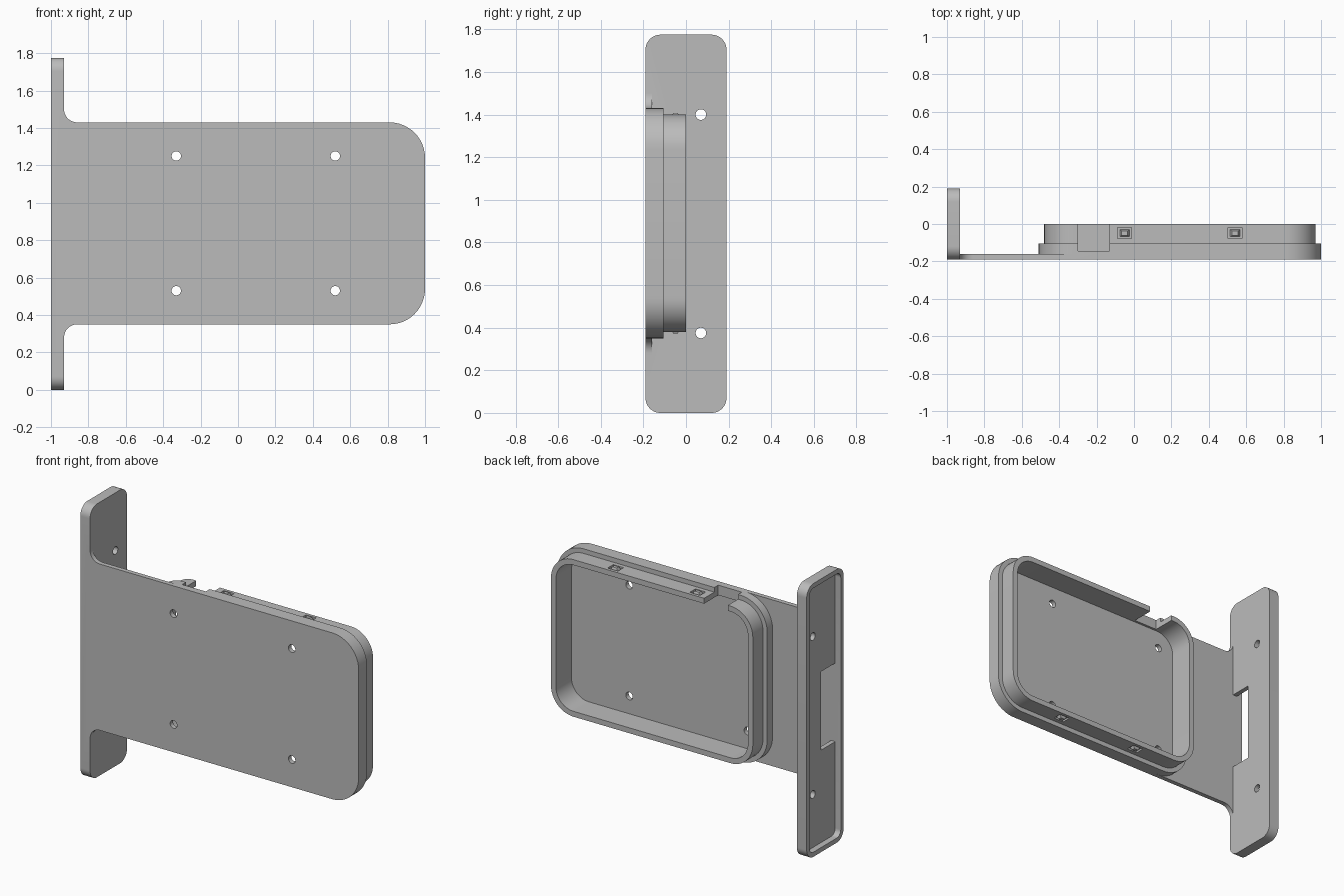
import bpy, bmesh
from math import cos, sin, pi, radians
from mathutils import Vector

cube = bpy.data.objects.get("Cube")
if cube:
    bpy.data.objects.remove(cube, do_unlink=True)

grey = bpy.data.materials.new("plain grey")
grey.use_nodes = True
COLOUR = (0.5, 0.5, 0.5, 1)
grey.diffuse_color = COLOUR
grey.node_tree.nodes["Principled BSDF"].inputs["Base Color"].default_value = COLOUR

# Axis of extrusion -> 3D point from profile coordinates (u, v) and depth d
PLACE = {"x": lambda u, v, d: (d, u, v), "y": lambda u, v, d: (u, d, v),
         "z": lambda u, v, d: (u, v, d)}


def prism(name, points, axis, start, end, taper=1.0):
    """Extrude a closed profile along an axis, optionally tapering the end."""
    mid = sum((Vector(p) for p in points), Vector((0, 0))) / len(points)
    bm = bmesh.new()
    low = [bm.verts.new(PLACE[axis](u, v, start)) for u, v in points]
    high = [bm.verts.new(PLACE[axis](*(mid + (Vector(p) - mid) * taper), end)) for p in points]
    bm.faces.new(low)
    bm.faces.new(high)
    n = len(points)
    for i in range(n):
        j = (i + 1) % n
        bm.faces.new((low[i], low[j], high[j], high[i]))
    bmesh.ops.recalc_face_normals(bm, faces=bm.faces)
    mesh = bpy.data.meshes.new(name)
    bm.to_mesh(mesh)
    bm.free()
    mesh.materials.append(grey)
    obj = bpy.data.objects.new(name, mesh)
    bpy.context.collection.objects.link(obj)
    return obj


def arc(cu, cv, r, a0, a1, steps=12):
    angles = [radians(a0 + (a1 - a0) * i / steps) for i in range(steps + 1)]
    return [(cu + r * cos(a), cv + r * sin(a)) for a in angles]


def rounded(u0, u1, v0, v1, r):
    return (arc(u1 - r, v1 - r, r, 0, 90) + arc(u0 + r, v1 - r, r, 90, 180)
            + arc(u0 + r, v0 + r, r, 180, 270) + arc(u1 - r, v0 + r, r, 270, 360))


def rect(u0, u1, v0, v1):
    return [(u0, v0), (u1, v0), (u1, v1), (u0, v1)]


def circle(u, v, r):
    return arc(u, v, r, 0, 345, 23)


def combine(target, tool, operation="DIFFERENCE"):
    """Apply a boolean and discard the tool."""
    mod = target.modifiers.new("combine", "BOOLEAN")
    mod.operation, mod.solver, mod.object = operation, "EXACT", tool
    graph = bpy.context.evaluated_depsgraph_get()
    mesh = bpy.data.meshes.new_from_object(target.evaluated_get(graph))
    target.modifiers.clear()
    target.data = mesh
    bpy.data.objects.remove(tool, do_unlink=True)


BOTTOM, TOP, FRONT, FLOOR = 0.35, 1.43, -0.19, -0.16
MID = 0.89

# Tray: stepped outer wall
body = prism("bracket_tray", rounded(-0.51, 1, BOTTOM, TOP, 0.19), "y", FRONT, -0.105)
lip = prism("lip", rounded(-0.48, 0.97, BOTTOM + 0.03, TOP - 0.03, 0.16), "y", -0.15, 0)
combine(body, lip, "UNION")

# Arm flaring with fillets into the end plate
flare = 0.07
arm = (arc(-0.86, BOTTOM - flare, flare, 180, 90) + [(-0.2, BOTTOM), (-0.2, TOP)]
       + arc(-0.86, TOP + flare, flare, 270, 180)
       + [(-0.95, TOP + flare), (-0.95, BOTTOM - flare)])
combine(body, prism("arm", arm, "y", FRONT, FLOOR), "UNION")

# Tray cavity and the cable notch in its top wall
combine(body, prism("cavity", rounded(-0.445, 0.935, BOTTOM + 0.065, TOP - 0.065, 0.125),
                    "y", FLOOR, 0.1))
combine(body, prism("notch", rect(-0.3, -0.13, -0.145, 0.1), "z", TOP - 0.15, TOP + 0.1))

# End plate, hollowed from its outer side, with a window beside the arm
plate = prism("end_plate", rounded(FRONT, 0.19, 0, 1.775, 0.07), "x", -1, -0.93)
combine(plate, prism("recess", rounded(FLOOR, 0.16, 0.03, 1.745, 0.04), "x", -1.1, -0.96))
combine(body, plate, "UNION")
combine(body, prism("window", rect(FLOOR, -0.015, 0.63, 1.14), "x", -0.98, -0.9))

# Screw holes
for z in (0.53, 1.25):
    for x in (-0.33, 0.52):
        combine(body, prism("screw_hole", circle(x, z, 0.025), "y", -0.3, -0.1))
for z in (0.375, 1.4):
    combine(body, prism("plate_hole", circle(0.07, z, 0.025), "x", -0.99, -0.9))

# Snap pockets with tapered catches on the top and bottom of the lip
for side, sign in (("top", 1), ("bottom", -1)):
    face = MID + sign * 0.51
    for i, x in enumerate((-0.05, 0.54)):
        combine(body, prism("pocket", rect(x - 0.037, x + 0.037, -0.078, -0.02), "z",
                            face - sign * 0.012, face + sign * 0.01))
        prism(f"{side}_catch_{i + 1}", rect(x - 0.026, x + 0.026, -0.068, -0.03), "z",
              face - sign * 0.013, face + sign * 0.007, 0.6)

# Smooth the rounded corners, keep the edges sharp
bpy.ops.object.select_all(action="DESELECT")
body.select_set(True)
bpy.context.view_layer.objects.active = body
bpy.ops.object.shade_smooth_by_angle(angle=radians(30))
